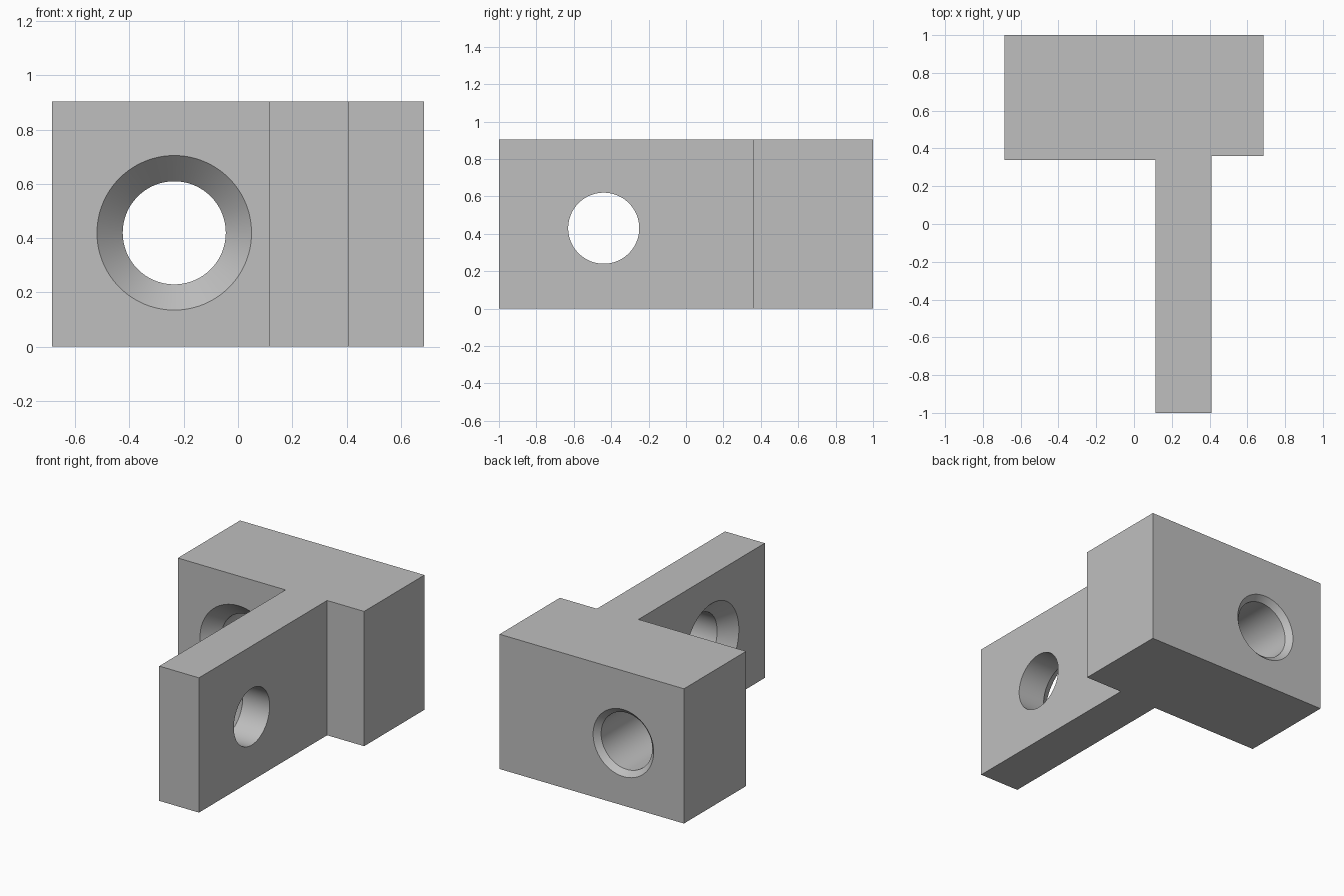
import bpy, bmesh, math
from mathutils import Matrix, Vector

cube = bpy.data.objects.get("Cube")
if cube:
    bpy.data.objects.remove(cube, do_unlink=True)

HEIGHT = 0.905
BORE = 0.19
SINK = 0.285

grey = bpy.data.materials.new("plain grey")
grey.use_nodes = True
colour = (0.52, 0.52, 0.52, 1)
grey.diffuse_color = colour
grey.node_tree.nodes["Principled BSDF"].inputs["Base Color"].default_value = colour


def finish(name, bm):
    bmesh.ops.recalc_face_normals(bm, faces=bm.faces)
    mesh = bpy.data.meshes.new(name)
    bm.to_mesh(mesh)
    bm.free()
    mesh.materials.append(grey)
    obj = bpy.data.objects.new(name, mesh)
    bpy.context.collection.objects.link(obj)
    return obj


def extrude_profile(name, points):
    bm = bmesh.new()
    face = bm.faces.new([bm.verts.new((x, y, 0)) for x, y in points])
    top = bmesh.ops.extrude_face_region(bm, geom=[face])["geom"]
    verts = [v for v in top if isinstance(v, bmesh.types.BMVert)]
    bmesh.ops.translate(bm, verts=verts, vec=(0, 0, HEIGHT))
    return finish(name, bm)


def turned_cutter(name, start, axis, profile, sides=96):
    """Solid of (distance along axis, radius) rings."""
    bm = bmesh.new()
    turn = Matrix.Translation(start) @ Vector(axis).to_track_quat("Z", "Y").to_matrix().to_4x4()
    rings = []
    for d, r in profile:
        angles = [math.tau * i / sides for i in range(sides)]
        rings.append([bm.verts.new(turn @ Vector((r * math.cos(a), r * math.sin(a), d)))
                      for a in angles])
    for a, b in zip(rings, rings[1:]):
        for i in range(sides):
            j = (i + 1) % sides
            bm.faces.new((a[i], a[j], b[j], b[i]))
    bm.faces.new(rings[0])
    bm.faces.new(rings[-1])
    obj = finish(name, bm)
    obj.hide_render = True
    return obj


# T-shaped body: wide block at the back, thin arm reaching forward
bracket = extrude_profile("bracket", [
    (-0.685, 1), (-0.685, 0.34), (0.115, 0.34), (0.115, -1),
    (0.41, -1), (0.41, 0.36), (0.685, 0.36), (0.685, 1)])

# Countersunk bores; each cone is carried slightly past the surface
over = 0.02
depth = SINK - BORE
back = 0.035
block_bore = turned_cutter("block_bore_cutter", (-0.235, 0.34, 0.42), (0, 1, 0), [
    (-over, SINK + over), (depth, BORE), (0.66 - back, BORE),
    (0.66 + over, BORE + back + over)])
arm_bore = turned_cutter("arm_bore_cutter", (0.115, -0.44, 0.43), (1, 0, 0), [
    (-over, SINK + over), (depth, BORE), (0.4, BORE)])

# Cut the bores and clear away the cutters
bpy.ops.object.select_all(action="DESELECT")
bracket.select_set(True)
bpy.context.view_layer.objects.active = bracket
for cutter in (block_bore, arm_bore):
    mod = bracket.modifiers.new(cutter.name, "BOOLEAN")
    mod.operation = "DIFFERENCE"
    mod.solver = "EXACT"
    mod.object = cutter
    bpy.ops.object.modifier_apply(modifier=mod.name)
    bpy.data.objects.remove(cutter, do_unlink=True)

bpy.ops.object.shade_smooth_by_angle(angle=math.radians(30))
